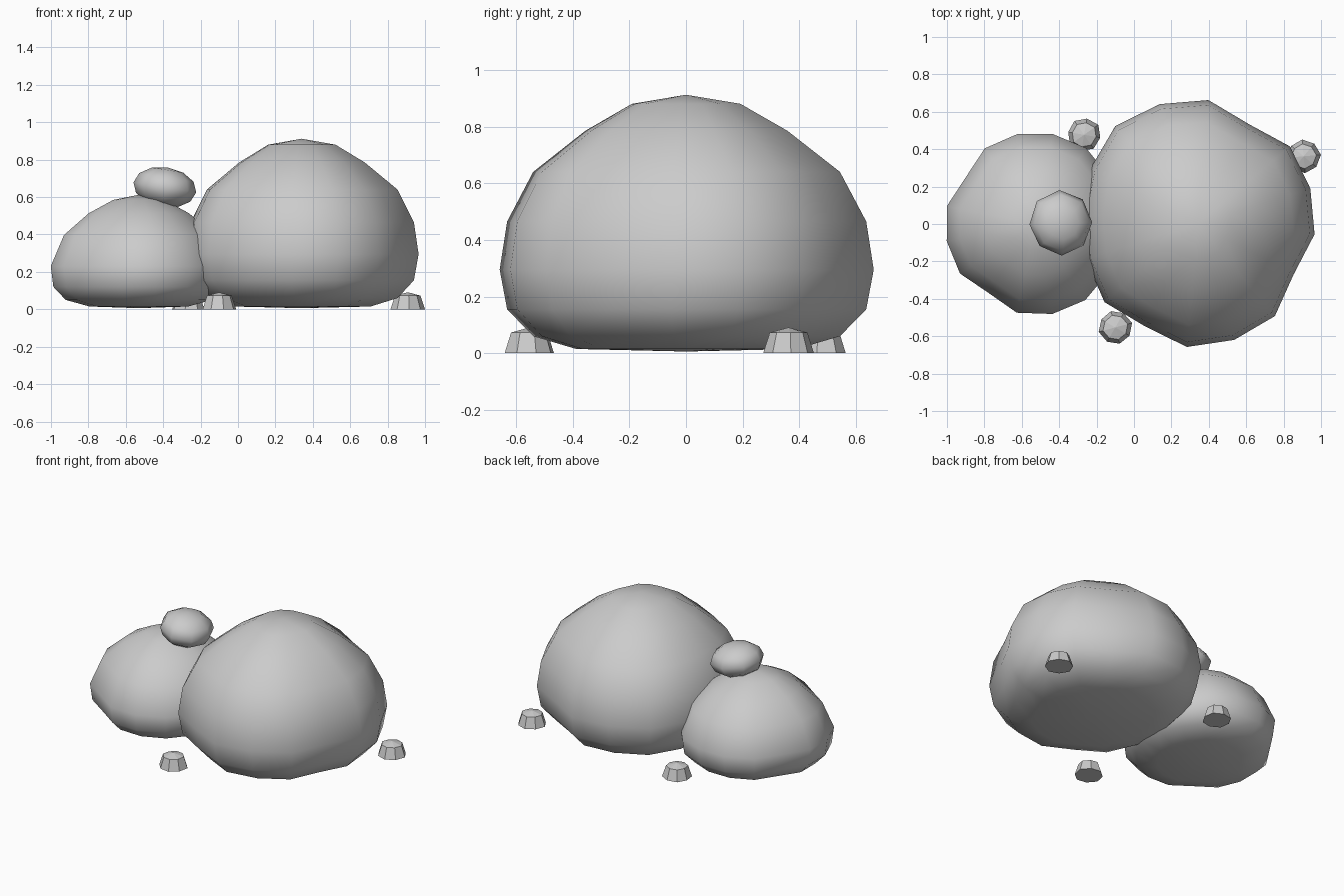
import bpy, bmesh
from math import sin, cos, pi, radians
from mathutils import Matrix

if "Cube" in bpy.data.objects:
    bpy.data.objects.remove(bpy.data.objects["Cube"])


def rock(name, centre, profile, outline, phase=0.0, smooth=True, tilt=0.0, flat_base=False):
    """Stack rings (radius scale, z) shaped by a plan outline, closed by poles.
    profile: first and last entries are poles unless flat_base."""
    bm = bmesh.new()
    n = len(outline)
    rings = []
    for scale, z in profile:
        if scale == 0:
            rings.append([bm.verts.new((0, 0, z))])
        else:
            rings.append([bm.verts.new((scale * r * cos(radians(phase) + 2 * pi * i / n),
                                        scale * r * sin(radians(phase) + 2 * pi * i / n), z))
                          for i, r in enumerate(outline)])
    for a, b in zip(rings, rings[1:]):
        for i in range(n):
            j = (i + 1) % n
            if len(a) == 1:
                bm.faces.new((a[0], b[j], b[i]))
            elif len(b) == 1:
                bm.faces.new((a[i], a[j], b[0]))
            else:
                bm.faces.new((a[i], a[j], b[j], b[i]))
    if flat_base:
        bm.faces.new(rings[0][::-1])
    if len(rings[-1]) > 1:
        bm.faces.new(rings[-1])
    bmesh.ops.transform(bm, verts=bm.verts, matrix=Matrix.Rotation(tilt, 4, 'Y'))
    bmesh.ops.recalc_face_normals(bm, faces=bm.faces)
    for f in bm.faces:
        f.smooth = smooth
    me = bpy.data.meshes.new(name)
    bm.to_mesh(me)
    bm.free()
    ob = bpy.data.objects.new(name, me)
    ob.location = centre
    bpy.context.collection.objects.link(ob)
    return ob


# large boulder, domed with a rounded flat underside
rock("large_boulder", (0.34, 0, 0),
     [(0, 0.006), (0.59, 0.015), (0.82, 0.06), (0.96, 0.155), (1, 0.295),
      (0.96, 0.465), (0.82, 0.64), (0.54, 0.785), (0.29, 0.88), (0, 0.912)],
     [.628, .632, .645, .60, .665, .672, .684, .645,
      .62, .626, .65, .615, .66, .65, .643, .58], phase=-5)

# medium boulder on the left
rock("medium_boulder", (-0.53, 0, 0),
     [(0, 0.006), (0.56, 0.015), (0.83, 0.05), (0.97, 0.12), (1, 0.23),
      (0.85, 0.397), (0.57, 0.513), (0.29, 0.585), (0, 0.612)],
     [.48, .47, .49, .49, .49, .485, .446, .48,
      .48, .48, .444, .484, .49, .488, .47, .48], phase=11)

# small stone resting on top, slightly tilted
levels = [i * pi / 6 for i in range(7)]
rock("top_stone", (-0.393, 0.003, 0.652),
     [(0 if i in (0, 6) else sin(t), -0.108 * cos(t)) for i, t in enumerate(levels)],
     [.172, .176, .178, .175, .168, .165, .172, .172], phase=2, tilt=radians(9))

# three faceted pebbles on the ground
for name, x, y, turn in (("front_pebble", -0.1, -0.553, 15),
                         ("back_pebble", -0.267, 0.477, 35),
                         ("side_pebble", 0.907, 0.362, 5)):
    rock(name, (x, y, 0), [(1, 0), (0.74, 0.073), (0, 0.091)],
         [.093, .088, .09, .086, .092, .088, .09, .088],
         phase=turn, smooth=False, flat_base=True)
